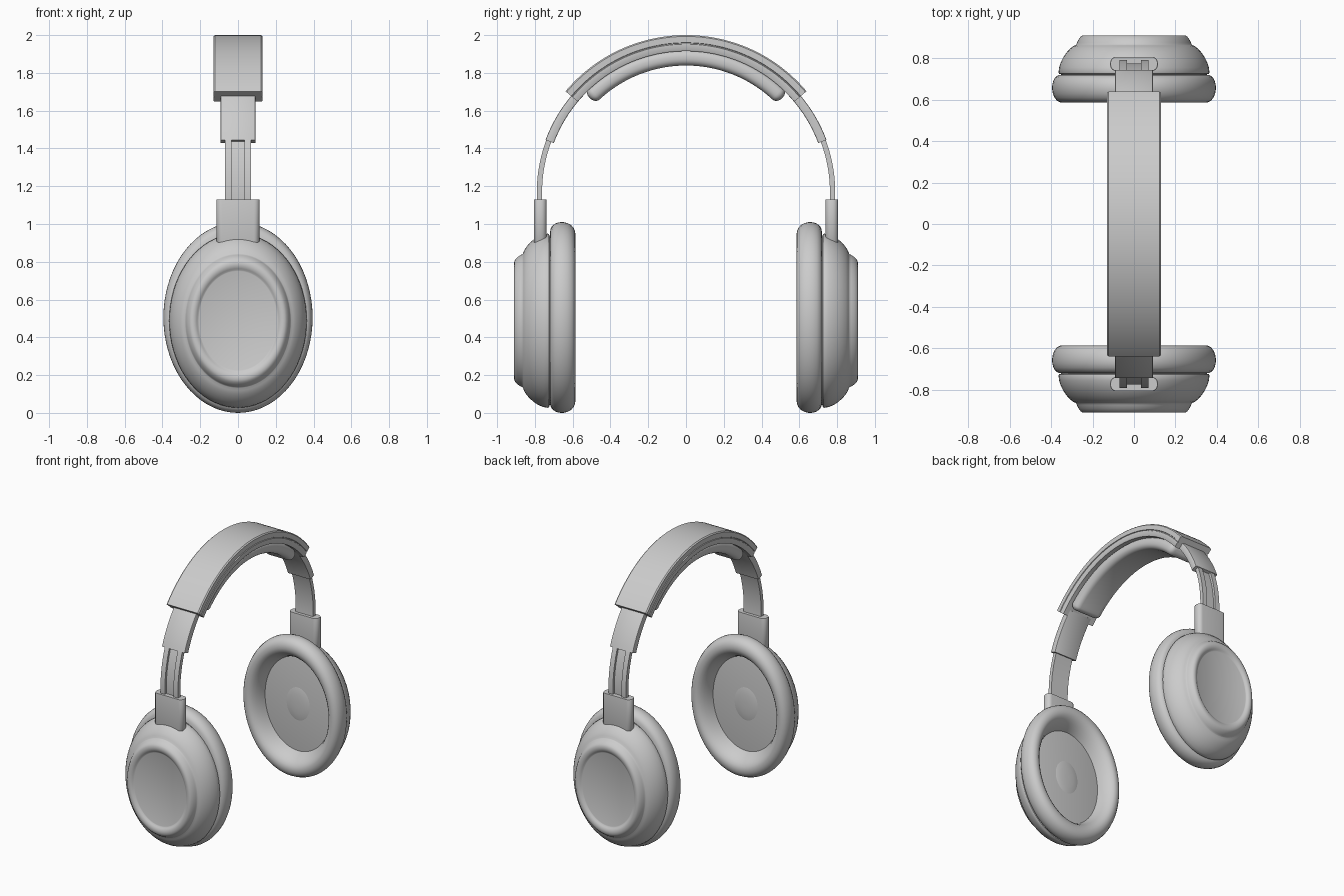
import bpy, bmesh
from math import sin, cos, pi, radians

if "Cube" in bpy.data.objects:
    bpy.data.objects.remove(bpy.data.objects["Cube"])

BAND_Z = 1.167   # centre height of the headband arc


def finish(name, bm, mirror=False, angle=35):
    bmesh.ops.recalc_face_normals(bm, faces=bm.faces)
    me = bpy.data.meshes.new(name)
    bm.to_mesh(me)
    bm.free()
    ob = bpy.data.objects.new(name, me)
    bpy.context.collection.objects.link(ob)
    bpy.ops.object.select_all(action='DESELECT')
    ob.select_set(True)
    bpy.context.view_layer.objects.active = ob
    bpy.ops.object.shade_smooth_by_angle(angle=radians(angle))
    if mirror:
        m = ob.modifiers.new("mirror", 'MIRROR')
        m.use_axis = (False, True, False)
        m.use_mirror_merge = False
    return ob


def skin(bm, loops):
    """Join closed vertex loops into a capped skin."""
    rings = [[bm.verts.new(p) for p in lp] for lp in loops]
    n = len(rings[0])
    for a, b in zip(rings, rings[1:]):
        for i in range(n):
            j = (i + 1) % n
            bm.faces.new((a[i], a[j], b[j], b[i]))
    bm.faces.new(rings[0])
    bm.faces.new(rings[-1])


def oval_lathe(name, profile, cz, ratio, seg=72):
    """Oval turned about the y direction; profile is (half height, y)."""
    bm = bmesh.new()
    skin(bm, [[(r * ratio * cos(2 * pi * i / seg), y, cz + r * sin(2 * pi * i / seg))
               for i in range(seg)] for r, y in profile])
    return finish(name, bm, mirror=True)


def arc_sweep(name, section, a0, a1, steps, mirror=False, round_end=0.0):
    """Sweep an (x, radius) section along the band arc, angles in degrees."""
    mid = (min(p[1] for p in section) + max(p[1] for p in section)) / 2
    hx = max(p[0] for p in section)
    hr = max(p[1] for p in section) - mid
    a0, a1 = radians(a0), radians(a1)
    stations = []
    if round_end:
        d = round_end / mid
        caps = [(d * (1 - sin(t * pi / 12)), round_end * (1 - cos(t * pi / 12))) for t in range(6, 0, -1)]
        caps = [(d - d * cos(t * pi / 12), round_end * (1 - sin(t * pi / 12))) for t in range(0, 6)]
        stations += [(a0 + s, i) for s, i in caps]
        inner = [(a0 + d + (a1 - a0 - 2 * d) * k / steps, 0) for k in range(steps + 1)]
        stations += inner + [(a1 - s, i) for s, i in reversed(caps)]
    else:
        stations = [(a0 + (a1 - a0) * k / steps, 0) for k in range(steps + 1)]
    loops = []
    for a, inset in stations:
        loop = []
        for x, r in section:
            rr = mid + (r - mid) * (1 - inset / hr)
            loop.append((x * (1 - inset / hx), rr * cos(a), BAND_Z + rr * sin(a)))
        loops.append(loop)
    bm = bmesh.new()
    skin(bm, loops)
    return finish(name, bm, mirror)


def rounded(hx, r0, r1, rad, n=5):
    """Rounded rectangle section in (x, radius)."""
    pts = []
    for cx, cr, start in ((hx - rad, r1 - rad, 0), (rad - hx, r1 - rad, 90),
                          (rad - hx, r0 + rad, 180), (hx - rad, r0 + rad, 270)):
        for k in range(n + 1):
            t = radians(start + 90 * k / n)
            pts.append((cx + rad * cos(t), cr + rad * sin(t)))
    return pts


# Headband cover with a thin seam along each side
half = [(0.122, 0.833), (0.13, 0.826), (0.13, 0.793), (0.125, 0.791), (0.125, 0.787),
        (0.13, 0.785), (0.13, 0.754), (0.126, 0.748)]
arc_sweep("headband", half + [(-x, r) for x, r in reversed(half)], 40, 140, 64)

# Soft pad under the headband
arc_sweep("headband_pad", rounded(0.11, 0.672, 0.755, 0.036), 44.5, 135.5, 56, round_end=0.034)

# Slider sleeves coming out of the headband
arc_sweep("slider_sleeve", rounded(0.092, 0.747, 0.794, 0.006, 2), 20.5, 43, 14, mirror=True)

# Grooved rails
half = [(0.034, 0.774), (0.034, 0.79), (0.07, 0.79), (0.07, 0.762)]
arc_sweep("rail", half + [(-x, r) for x, r in reversed(half)], -6, 24, 18, mirror=True)

# Holders joining the rails to the cups
bm = bmesh.new()
section = rounded(0.115, 0.738, 0.806, 0.03, 6)
loops = []
for z, s in ((0.90, 0.97), (0.905, 1), (1.125, 1), (1.13, 0.98)):
    loops.append([(x * s, 0.772 + (y - 0.772) * s, z) for x, y in section])
skin(bm, loops)
finish("cup_holder", bm, mirror=True)

# Outer cup shells: domed side, step, raised rim and flat centre plate
oval_lathe("cup_shell", [
    (0.40, 0.69), (0.445, 0.70), (0.445, 0.722), (0.458, 0.725), (0.461, 0.732), (0.457, 0.755),
    (0.447, 0.78), (0.432, 0.804), (0.412, 0.827), (0.39, 0.846), (0.37, 0.858),
    (0.356, 0.863), (0.352, 0.866), (0.348, 0.875), (0.338, 0.89), (0.326, 0.903), (0.314, 0.909),
    (0.30, 0.91), (0.287, 0.908), (0.276, 0.902), (0.268, 0.896), (0.262, 0.894)], 0.488, 0.79)

# Ear cushions
oval_lathe("ear_cushion", [
    (0.33, 0.715), (0.336, 0.70), (0.345, 0.675), (0.357, 0.65), (0.372, 0.625), (0.39, 0.605),
    (0.41, 0.591), (0.432, 0.585), (0.455, 0.587), (0.475, 0.595), (0.490, 0.609),
    (0.500, 0.628), (0.505, 0.650), (0.504, 0.672), (0.497, 0.693), (0.484, 0.709),
    (0.466, 0.718), (0.44, 0.72)], 0.505, 0.782)
cushion = bpy.context.object

# Remove the cushion's inner cap so the speaker plate shows
bm = bmesh.new()
bm.from_mesh(cushion.data)
bmesh.ops.delete(bm, geom=[f for f in bm.faces if len(f.verts) > 4], context='FACES_ONLY')
bm.to_mesh(cushion.data)
bm.free()

# Speaker plates inside the cushions, with a low central dome
oval_lathe("speaker_plate", [
    (0.345, 0.715), (0.34, 0.697), (0.30, 0.698), (0.26, 0.702), (0.22, 0.708), (0.19, 0.709),
    (0.165, 0.704), (0.14, 0.695), (0.11, 0.688), (0.07, 0.684), (0.03, 0.682),
    (0.008, 0.682)], 0.505, 0.782)
